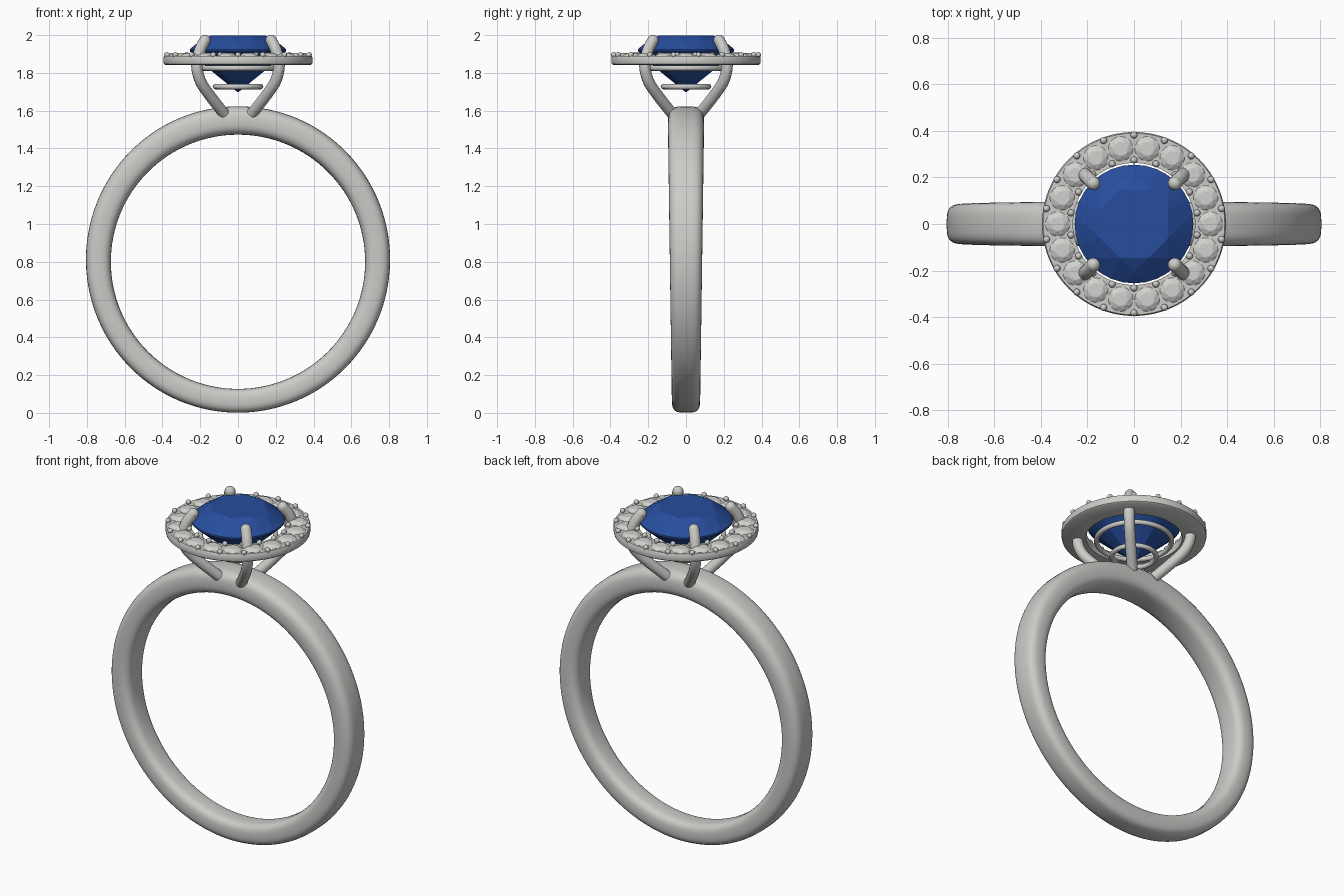
import bpy, bmesh, math
from mathutils import Vector, Matrix

cube = bpy.data.objects.get("Cube")
if cube:
    bpy.data.objects.remove(cube, do_unlink=True)


def material(name, rgb, rough):
    m = bpy.data.materials.new(name)
    m.use_nodes = True
    m.diffuse_color = (*rgb, 1)
    node = m.node_tree.nodes["Principled BSDF"]
    node.inputs["Base Color"].default_value = (*rgb, 1)
    node.inputs["Roughness"].default_value = rough
    return m


METAL = material("silver metal", (0.60, 0.60, 0.58), 0.35)
CLEAR = material("clear stone", (0.64, 0.64, 0.62), 0.2)
BLUE = material("blue stone", (0.02, 0.075, 0.34), 0.2)


def finish(name, bm, mat, smooth=True):
    bmesh.ops.recalc_face_normals(bm, faces=bm.faces[:])
    me = bpy.data.meshes.new(name)
    bm.to_mesh(me)
    bm.free()
    me.materials.append(mat)
    ob = bpy.data.objects.new(name, me)
    bpy.context.collection.objects.link(ob)
    if smooth:
        bpy.ops.object.select_all(action="DESELECT")
        ob.select_set(True)
        bpy.context.view_layer.objects.active = ob
        bpy.ops.object.shade_smooth_by_angle(angle=math.radians(40))
    return ob


def polar(r, a, z):
    return Vector((r * math.cos(a), r * math.sin(a), z))


def skin(bm, rings, closed):
    """Join successive vertex loops with quads, capping an open run."""
    n = len(rings[0])
    for i in range(len(rings) if closed else len(rings) - 1):
        a, b = rings[i], rings[(i + 1) % len(rings)]
        for j in range(n):
            k = (j + 1) % n
            bm.faces.new((a[j], a[k], b[k], b[j]))
    if not closed:
        bm.faces.new(rings[0])
        bm.faces.new(rings[-1])


def lathe(name, profile, mat, steps=96):
    bm = bmesh.new()
    rings = [[bm.verts.new(polar(r, math.tau * i / steps, z)) for r, z in profile]
             for i in range(steps)]
    skin(bm, rings, True)
    return finish(name, bm, mat)


def wire_ring(name, radius, z, thick):
    circle = [(radius + thick * math.cos(t * math.tau / 12),
               z + thick * math.sin(t * math.tau / 12)) for t in range(12)]
    return lathe(name, circle, METAL)


def brilliant(bm, centre, radius, crown, pavilion, table=0.58, turn=0.0):
    """Faceted round cut: hull of table, crown, girdle and pavilion rings."""
    levels = ((table, crown, 8, 0), (0.82, crown * 0.56, 8, 0.5),
              (1, 0.02 * radius, 32, 0), (1, -0.02 * radius, 32, 0),
              (0.55, -pavilion * 0.5, 8, 0.5), (0.02, -pavilion, 8, 0))
    verts = []
    for r, z, n, shift in levels:
        for i in range(n):
            a = turn + math.tau * (i + shift) / n
            verts.append(bm.verts.new(Vector(centre) + polar(r * radius, a, z)))
    hull = bmesh.ops.convex_hull(bm, input=verts)
    loose = {v for v in hull["geom_interior"] if isinstance(v, bmesh.types.BMVert)}
    bmesh.ops.delete(bm, geom=list(loose), context="VERTS")


# Band: soft rectangular section, wider and thicker towards the top
bm = bmesh.new()
rings = []
for i in range(128):
    a = math.tau * i / 128
    up = (1 + math.sin(a)) / 2
    half_t = 0.063 + 0.012 * up ** 2
    half_w = 0.075 + 0.021 * up
    ring = []
    for j in range(32):
        c, s = math.cos(math.tau * j / 32), math.sin(math.tau * j / 32)
        w = half_w * math.copysign(abs(c) ** 0.55, c)
        t = half_t * math.copysign(abs(s) ** 0.75, s)
        p = polar(0.673 + half_t + t, a, w)
        ring.append(bm.verts.new((p.x, p.z, 0.80 + p.y)))
    rings.append(ring)
skin(bm, rings, True)
finish("band", bm, METAL)

# Halo plate with softened rim
lathe("halo_plate", [(0.262, 1.842), (0.385, 1.842), (0.393, 1.848), (0.395, 1.858),
                     (0.395, 1.882), (0.390, 1.890), (0.262, 1.890)], METAL)

# Halo stones and the beads that hold them
COUNT = 18
stones, beads = bmesh.new(), bmesh.new()
for i in range(COUNT):
    a = math.tau * i / COUNT
    brilliant(stones, polar(0.328, a, 1.886), 0.056, 0.018, 0.035, 0.55, a)
    for r in (0.275, 0.382):
        spot = Matrix.Translation(polar(r, a + math.pi / COUNT, 1.895))
        bmesh.ops.create_uvsphere(beads, u_segments=12, v_segments=8,
                                  radius=0.015, matrix=spot)
finish("halo_stones", stones, CLEAR, smooth=False)
finish("halo_beads", beads, METAL)

# Centre stone
bm = bmesh.new()
brilliant(bm, (0, 0, 1.92), 0.255, 0.078, 0.22, 0.62, math.pi / 8)
finish("centre_stone", bm, BLUE, smooth=False)

# Gallery rings below the centre stone
wire_ring("upper_gallery_ring", 0.205, 1.825, 0.014)
wire_ring("lower_gallery_ring", 0.12, 1.727, 0.014)


# Prongs: tubes rising from the band, out past the halo and over the stone
def catmull(pts, per=6):
    pts = [Vector(p) for p in pts]
    ext = [2 * pts[0] - pts[1]] + pts + [2 * pts[-1] - pts[-2]]
    out = []
    for p0, p1, p2, p3 in zip(ext, ext[1:], ext[2:], ext[3:]):
        for k in range(per):
            t = k / per
            out.append(p1 + 0.5 * t * (p2 - p0 + t * (2 * p0 - 5 * p1 + 4 * p2 - p3
                       + t * (3 * (p1 - p2) + p3 - p0))))
    return out + [pts[-1]]


path = catmull([(0.105, 1.585), (0.205, 1.675), (0.28, 1.755), (0.308, 1.84),
                (0.285, 1.92), (0.248, 1.972)])
bm = bmesh.new()
for q in range(4):
    a = math.tau * (q + 0.5) / 4
    side = Vector((-math.sin(a), math.cos(a), 0))
    rings = []
    for i, p in enumerate(path):
        d = (path[min(i + 1, len(path) - 1)] - path[max(i - 1, 0)]).normalized()
        normal = polar(-d.y, a, d.x)
        rings.append([bm.verts.new(polar(p.x, a, p.y) + 0.03 *
                      (side * math.cos(t * math.tau / 16) + normal * math.sin(t * math.tau / 16)))
                      for t in range(16)])
    skin(bm, rings, False)
    tip = Matrix.Translation(polar(path[-1].x, a, path[-1].y))
    bmesh.ops.create_uvsphere(bm, u_segments=16, v_segments=10, radius=0.03, matrix=tip)
finish("prongs", bm, METAL)
